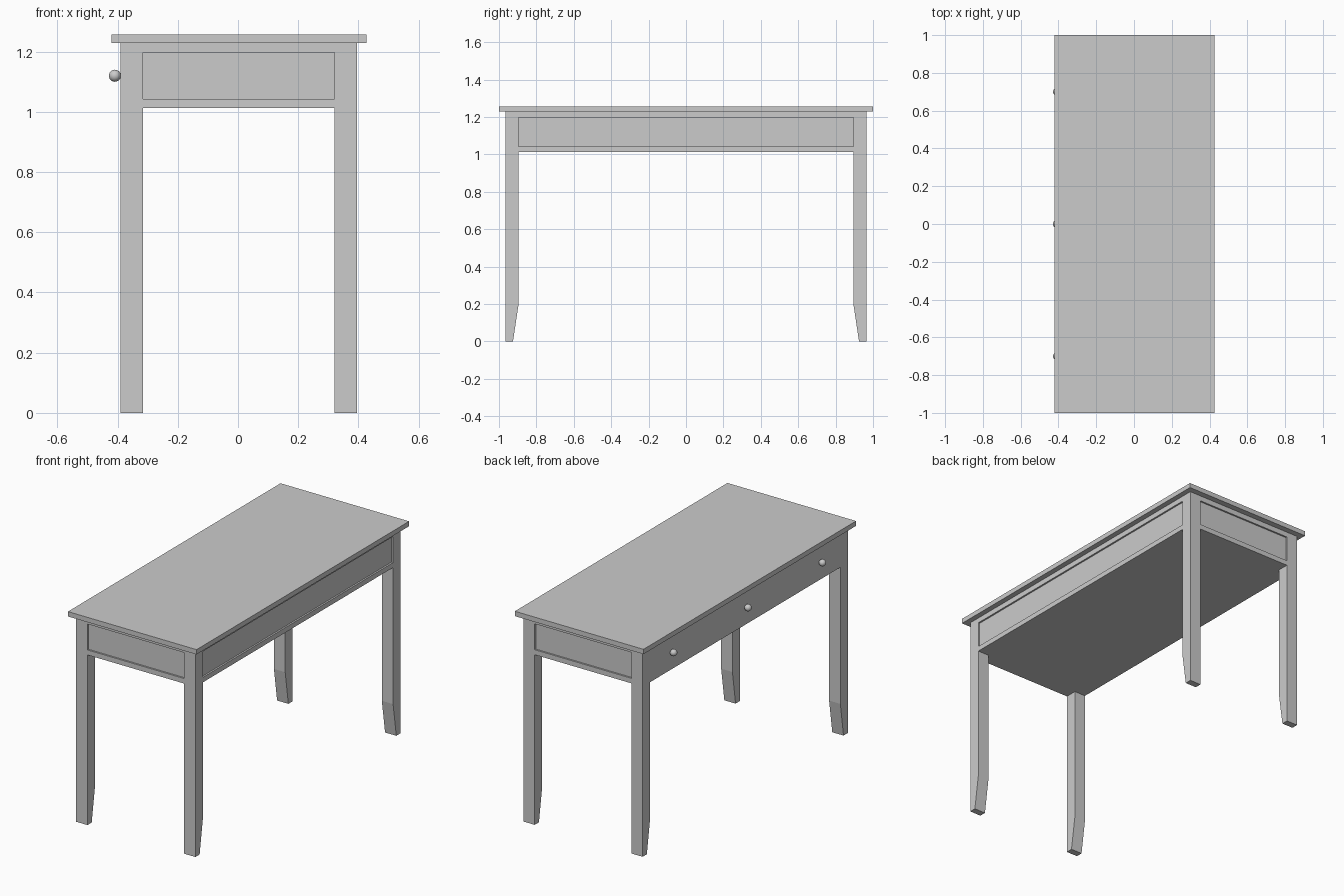
import bpy, bmesh
from mathutils import Vector

if "Cube" in bpy.data.objects:
    bpy.data.objects.remove(bpy.data.objects["Cube"])


def material(name, value):
    m = bpy.data.materials.new(name)
    m.diffuse_color = (value, value, value, 1)
    m.use_nodes = True
    m.node_tree.nodes["Principled BSDF"].inputs["Base Color"].default_value = m.diffuse_color
    return m


GREY = material("plain grey", 0.6)

# Main dimensions
X0, X1, Y = -0.39, 0.395, 0.965      # outer faces of the legs and apron
LEG_X, LEG_Y = 0.074, 0.07           # leg thickness
APRON_Z, TOP_Z, FULL_Z = 1.013, 1.228, 1.257
RECESS = 0.01


def add_mesh(name, bm):
    bmesh.ops.recalc_face_normals(bm, faces=bm.faces)
    mesh = bpy.data.meshes.new(name)
    bm.to_mesh(mesh)
    bm.free()
    obj = bpy.data.objects.new(name, mesh)
    bpy.context.collection.objects.link(obj)
    mesh.materials.append(GREY)
    return obj


def box(name, lo, hi):
    lo, hi = Vector(lo), Vector(hi)
    bm = bmesh.new()
    bmesh.ops.create_cube(bm, size=1)
    for v in bm.verts:
        v.co = (lo + hi) / 2 + v.co * (hi - lo)
    return add_mesh(name, bm)


def leg(name, x, side):
    # Side profile with the inner face tapering to the foot, extruded across x
    inner = Y - LEG_Y
    profile = [(Y, 0), (Y, APRON_Z), (inner, APRON_Z), (inner, 0.2), (0.925, 0)]
    bm = bmesh.new()
    face = bm.faces.new([bm.verts.new((x, side * y, z)) for y, z in profile])
    ext = bmesh.ops.extrude_face_region(bm, geom=[face])
    moved = [g for g in ext["geom"] if isinstance(g, bmesh.types.BMVert)]
    bmesh.ops.translate(bm, vec=(LEG_X, 0, 0), verts=moved)
    return add_mesh(name, bm)


# Table top
box("table_top", (-0.42, -1, TOP_Z), (0.427, 1, FULL_Z))

# Apron body with shallow recessed panels on three sides
apron = box("apron", (X0, -Y, APRON_Z), (X1, Y, TOP_Z))
px0, px1, py = X0 + LEG_X, X1 - LEG_X, Y - LEG_Y
pz0, pz1 = 1.043, 1.197
cutters = [
    box("front_panel_cutter", (px0, -Y - 0.1, pz0), (px1, -Y + RECESS, pz1)),
    box("back_panel_cutter", (px0, Y - RECESS, pz0), (px1, Y + 0.1, pz1)),
    box("side_panel_cutter", (X1 - RECESS, -py, pz0), (X1 + 0.1, py, pz1)),
]
for cutter in cutters:
    mod = apron.modifiers.new(cutter.name, "BOOLEAN")
    mod.operation = "DIFFERENCE"
    mod.solver = "EXACT"
    mod.object = cutter
    cutter.hide_render = True
    cutter.hide_viewport = True

# Four legs
for end, side in (("front", -1), ("back", 1)):
    leg(end + "_left_leg", X0, side)
    leg(end + "_right_leg", X1 - LEG_X, side)

# Round knobs along the left side
for i, y in enumerate((-0.7, 0, 0.7)):
    bm = bmesh.new()
    bmesh.ops.create_uvsphere(bm, u_segments=24, v_segments=12, radius=0.02)
    bmesh.ops.translate(bm, vec=(-0.409, y, 1.12), verts=bm.verts)
    for f in bm.faces:
        f.smooth = True
    add_mesh("knob_%d" % (i + 1), bm)
